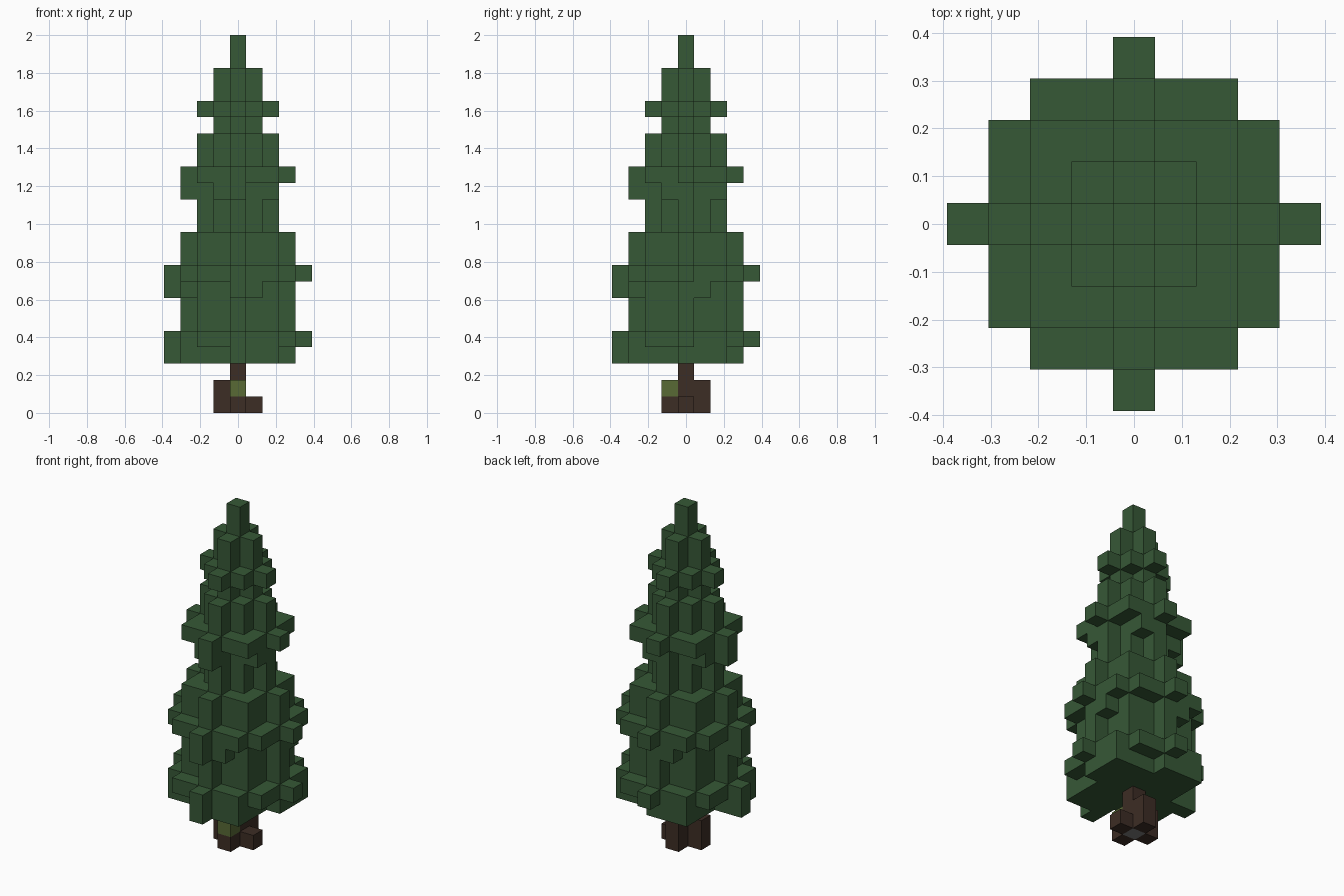
import bpy, bmesh
from mathutils import Vector

cube = bpy.data.objects.get("Cube")
if cube:
    bpy.data.objects.remove(cube)

UNIT = 2 / 23  # edge of one block


def material(name, rgb):
    m = bpy.data.materials.new(name)
    m.use_nodes = True
    m.diffuse_color = (*rgb, 1)
    bsdf = m.node_tree.nodes["Principled BSDF"]
    bsdf.inputs["Base Color"].default_value = (*rgb, 1)
    bsdf.inputs["Roughness"].default_value = 0.9
    return m


needles = material("dark green needles", (0.037, 0.098, 0.037))
bark = material("dark brown bark", (0.046, 0.026, 0.018))
moss = material("olive moss", (0.098, 0.144, 0.036))
pith = material("grey pith", (0.2, 0.2, 0.2))


# Plan shapes, as sets of block columns
def square(r):
    return {(x, y) for x in range(-r, r + 1) for y in range(-r, r + 1)}


def diamond(r):
    return {(x, y) for x, y in square(r) if abs(x) + abs(y) <= r}


def tips(r):
    return {(r, 0), (-r, 0), (0, r), (0, -r)}


def turned(*cells):
    """Repeat cells at the four quarter turns."""
    out = set()
    for x, y in cells:
        for _ in range(4):
            out.add((x, y))
            x, y = -y, x
    return out


def drooping(r):
    """Two branch tips that hang one block lower."""
    return {(-r, 0), (0, -r)}


round_plan = {(x, y) for x, y in square(3) if abs(x) + abs(y) < 6}
wide = round_plan | tips(4)
middle = square(2) | tips(3)
narrow = diamond(2)

# Each tier is a list of block layers from its lowest upward
tiers = {
    "bottom_branches": (3, [middle | drooping(4) | turned((1, -3), (2, -3)),
                            wide, middle, middle]),
    "lower_branches": (7, [middle | drooping(4) | turned((1, -3)),
                           wide, middle, middle]),
    "middle_branches": (11, [narrow, narrow,
                             narrow | drooping(3) | turned((-1, -2)),
                             middle, narrow, narrow]),
    "upper_branches": (17, [diamond(1), narrow, diamond(1), diamond(1)]),
    "tree_tip": (21, [diamond(0), diamond(0)]),
}
trunk_layers = [diamond(1), diamond(1) - {(1, 0)}, diamond(0)]


def stack(start, layers):
    return {(x, y, start + i) for i, plan in enumerate(layers) for x, y in plan}


parts = {name: stack(*tier) for name, tier in tiers.items()}
parts["trunk"] = stack(0, trunk_layers)
filled = set().union(*parts.values())


def build(name, cells, materials, rule):
    """Skin the exposed sides of a set of blocks."""
    bm = bmesh.new()
    for cell in sorted(cells):
        for axis in range(3):
            for sign in (-1, 1):
                n = Vector((0, 0, 0))
                n[axis] = sign
                if tuple(int(c + d) for c, d in zip(cell, n)) in filled:
                    continue
                u = Vector((0, 0, 0))
                u[(axis + 1) % 3] = 1
                v = n.cross(u)
                mid = Vector(cell) + Vector((0, 0, 0.5)) + n / 2
                ring = [mid + (a * u + b * v) / 2
                        for a, b in ((-1, -1), (1, -1), (1, 1), (-1, 1))]
                face = bm.faces.new([bm.verts.new(p * UNIT) for p in ring])
                face.material_index = rule(cell, n)
    bmesh.ops.remove_doubles(bm, verts=bm.verts, dist=0.001)
    bmesh.ops.dissolve_limit(bm, angle_limit=0.01, verts=bm.verts,
                             edges=bm.edges, delimit={'MATERIAL'})
    mesh = bpy.data.meshes.new(name)
    bm.to_mesh(mesh)
    bm.free()
    for m in materials:
        mesh.materials.append(m)
    bpy.context.scene.collection.objects.link(bpy.data.objects.new(name, mesh))


# Trunk: mossy front block, grey underside in the centre
def trunk_colour(cell, n):
    if cell == (0, -1, 1):
        return 1
    return 2 if cell == (0, 0, 0) and n.z < 0 else 0


for name, cells in parts.items():
    if name == "trunk":
        build(name, cells, [bark, moss, pith], trunk_colour)
    else:
        build(name, cells, [needles], lambda cell, n: 0)
